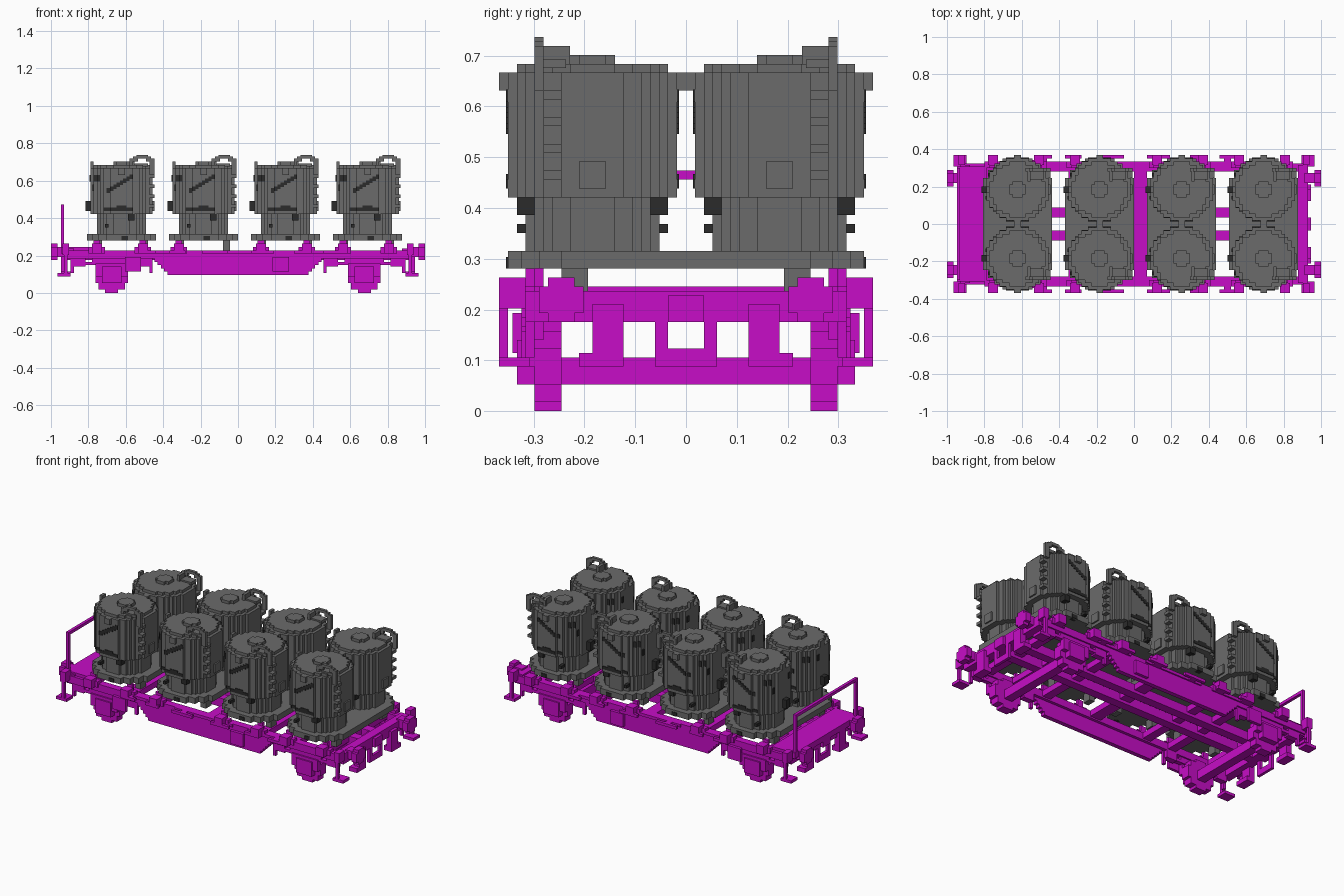
import bpy, bmesh, math

if "Cube" in bpy.data.objects:
    bpy.data.objects.remove(bpy.data.objects["Cube"], do_unlink=True)

V = 2 / 114  # size of one block


def material(name, colour):
    m = bpy.data.materials.new(name)
    m.use_nodes = True
    m.diffuse_color = (*colour, 1)
    m.node_tree.nodes["Principled BSDF"].inputs["Base Color"].default_value = (*colour, 1)
    return m


MAGENTA = material("magenta frame", (0.57, 0.004, 0.57))
GREY = material("grey tank", (0.145, 0.145, 0.145))
DARK = material("dark fittings", (0.024, 0.024, 0.024))


def half_width(d, j):
    """Half width of a blocky disc in row j, in whole blocks."""
    r, t = d / 2, j + 0.5 - d / 2
    w = math.sqrt(max(r * r - t * t, 0))
    odd = (d % 2) / 2
    return max(math.floor(w - odd + 0.5) + odd, 1.5)


class Part:
    """Collects blocks and stepped discs, measured in blocks, into one object."""

    def __init__(self, name, mat):
        self.name, self.mat, self.bm = name, mat, bmesh.new()

    def box(self, x0, x1, y0, y1, z0, z1):
        vs = bmesh.ops.create_cube(self.bm, size=1)["verts"]
        for v in vs:
            v.co.x = (x0 + x1) / 2 + v.co.x * (x1 - x0)
            v.co.y = (y0 + y1) / 2 + v.co.y * (y1 - y0)
            v.co.z = (z0 + z1) / 2 + v.co.z * (z1 - z0)

    def pair(self, x0, x1, y0, y1, z0, z1):
        self.box(x0, x1, y0, y1, z0, z1)
        self.box(x0, x1, -y1, -y0, z0, z1)

    def prism(self, points, axis, lo, hi):
        def place(a, b, c):
            return {"x": (c, a, b), "y": (a, c, b), "z": (a, b, c)}[axis]
        bottom = [self.bm.verts.new(place(a, b, lo)) for a, b in points]
        top = [self.bm.verts.new(place(a, b, hi)) for a, b in points]
        self.bm.faces.new(bottom)
        self.bm.faces.new(top)
        for i in range(len(points)):
            k = (i + 1) % len(points)
            self.bm.faces.new((bottom[i], bottom[k], top[k], top[i]))

    def disc(self, d, a, b, axis, lo, hi):
        right = []
        for j in range(d):
            w = half_width(d, j)
            for t in (j, j + 1):
                if (w, t - d / 2) not in right:
                    right.append((w, t - d / 2))
        outline = right + [(-w, t) for w, t in reversed(right)]
        self.prism([(a + w, b + t) for w, t in outline], axis, lo, hi)

    def finish(self):
        bmesh.ops.recalc_face_normals(self.bm, faces=self.bm.faces)
        bmesh.ops.scale(self.bm, vec=(V, V, V), verts=self.bm.verts)
        mesh = bpy.data.meshes.new(self.name)
        self.bm.to_mesh(mesh)
        self.bm.free()
        mesh.materials.append(self.mat)
        ob = bpy.data.objects.new(self.name, mesh)
        bpy.context.scene.collection.objects.link(ob)
        return ob


# Tank shell with lid, cap, lifting lugs, rungs and hose arch
tank = Part("tank", GREY)
tank.disc(15, 0, 0, "z", 18, 24)
tank.disc(19, 0, 0, "z", 24, 38)
tank.disc(17, 0, 0, "z", 38, 39)
tank.disc(5, 0, 0, "z", 39, 40)
for side in (-1, 1):
    tank.box(-1, 1, side * 10 - 0.5, side * 10 + 0.5, 36, 38)
tank.box(-9.5, -8.5, -1, 1, 38, 40)
for z in range(26, 38, 3):
    tank.box(6.5, 10, -5.5, -3.5, z, z + 1)
tank.box(9, 10, -1.5, 1.5, 25, 28)
for x0, x1, z0, z1 in ((2.5, 3.5, 39, 41), (3.5, 5, 40, 41.5), (4.5, 8, 41, 42),
                       (7.5, 9, 40, 41.5), (8.5, 10, 36, 41)):
    tank.box(x0, x1, -6.5, -5.5, z0, z1)
tank.box(3, 4, -5.5, -2.5, 39, 41)
tank.box(4, 8, -6, -3, 38.5, 39.5)

# Dark stripes and brackets that follow the stepped shell
fittings = Part("tank_fittings", DARK)


def stripe(column, z0, z1, thick=0.2):
    depth = half_width(19, column + 9)
    for side in (-1, 1):
        y = side * depth
        fittings.box(column - 0.5, column + 0.5, y - thick, y + thick, z0, z1)


for column in range(-4, 4):
    low = 30.5 + (column + 4) * 0.6
    stripe(column, low, low + 1.4)
    stripe(column, 25, 26.6 if abs(column) < 2 else 26)
stripe(-5, 25, 26)
for column in (-8, -7):
    stripe(column, 34, 36)
for side in (-1, 1):
    y = side * 7.5
    fittings.box(2, 4, y - 1, y + 1, 22, 24)
    fittings.box(-5, -4, y - 1, y + 1, 20, 21)
fittings.box(-11, -9, -1, 1, 25, 28)
fittings.box(-9.8, -9, 2, 3, 34, 36)
fittings.box(-8.8, -7, -5, -4, 31, 33)

tank_ob, fit_ob = tank.finish(), fittings.finish()
places = [(x, y) for x in (-35.5, -10.5, 14.5, 39.5) for y in (-10.5, 10.5)]
for i, (x, y) in enumerate(places):
    for source in (tank_ob, fit_ob):
        ob = source
        if i:
            ob = source.copy()  # shares the mesh
            bpy.context.scene.collection.objects.link(ob)
        ob.location = (x * V, y * V, 0)
        ob.scale.y = -1 if y > 0 else 1

# Base slab under each pair of tanks, with stepped corners and feet
bases = Part("tank_bases", GREY)
plugs = Part("base_plugs", DARK)
for x in (-35.5, -10.5, 14.5, 39.5):
    steps = [(10.5, 14), (9, 14), (9, 16.5), (7, 16.5), (7, 18.5), (4.5, 18.5), (4.5, 20)]
    half = steps + [(-a, b) for a, b in reversed(steps)]
    bases.prism([(x + a, b) for a, b in half + [(-a, -b) for a, b in half]], "z", 16, 18)
    for dx in (-8, 6):
        bases.pair(x + dx, x + dx + 2, 11, 14, 13, 16)
    plugs.pair(x, x + 2, 18.5, 20.2, 16, 17.3)
bases.finish()
plugs.finish()

# Chassis: side sills, centre beams, cross members and headstocks
frame = Part("chassis_frame", MAGENTA)
frame.pair(-53, 52, 16, 18.5, 10.5, 13)
frame.pair(-50, 50, 2, 5, 10, 13)
for x0, x1 in ((-46, -43), (-30, -27), (-20, -17), (0, 4), (20, 23), (32, 35), (43, 46)):
    frame.box(x0, x1, -17, 17, 11, 13)
for s in (-1, 1):
    lo, hi = sorted((s * 50, s * 53))
    frame.box(lo, hi, -18, 18, 10, 13.5)
frame.box(-54, -47, -17.5, 17.5, 12, 14)
frame.box(-53, -45, -17.5, 17.5, 13, 14)
frame.finish()

# Deep belly plates along each side
belly = Part("belly_plates", MAGENTA)
for lo, hi in ((17, 18.5), (-18.5, -17)):
    side = []
    for k in range(6):
        side += [(26.5 - k, 10.5 - k), (25.5 - k, 10.5 - k)]
    side[-1] = (21.5, 5.5)
    belly.prism([(26.5, 12)] + side + [(-a, b) for a, b in reversed(side)] + [(-26.5, 12)],
                "y", lo, hi)
belly.finish()

# Stake pockets on the sills
pockets = Part("stake_pockets", MAGENTA)
for x in (-43, -29, -18, 7, 21, 32, 46):
    pockets.pair(x - 2.5, x + 2.5, 17, 19, 12, 14)
    pockets.pair(x - 1, x + 1, 17, 18, 13, 16)
    pockets.pair(x - 1.5, x + 1.5, 18, 21, 12, 15)
for x0, x1 in ((-30, -16), (-11, 11), (17, 31)):
    pockets.pair(x0, x1, 18, 19, 12, 13)
for x0, x1 in ((-30, -25), (-21, -16), (-11, -3), (4, 11), (17, 22), (26, 31)):
    pockets.pair(x0, x1, 20, 21, 12, 13)
    pockets.pair((x0 + x1) / 2 - 1, (x0 + x1) / 2 + 1, 18, 20, 12, 13)
for x in (-32, 13):
    pockets.pair(x - 2.5, x + 2.5, 18.5, 19.5, 6.5, 11)
pockets.finish()

# Wheelsets with axle boxes and springs
for name, c in (("rear", -38.5), ("lead", 38.5)):
    wheels = Part(name + "_wheels", MAGENTA)
    for lo, hi in ((-17, -14), (14, 17)):
        wheels.disc(10, c, 5, "y", lo, hi)
    wheels.box(c - 1.5, c + 1.5, -17, 17, 3, 6)
    wheels.finish()
    carriers = Part(name + "_axle_boxes", MAGENTA)
    carriers.pair(c - 3, c + 3, 17, 19, 3, 8)
    carriers.pair(c - 5, c + 5, 17, 18.5, 5, 9)
    carriers.pair(c - 9, c + 9, 16.5, 18, 8.5, 9.5)
    carriers.pair(c - 6, c + 6, 16.5, 18, 9.5, 10.5)
    for s in (-1, 1):
        carriers.pair(c + s * 10 - 2, c + s * 10 + 2, 16, 18, 8, 11)
        carriers.pair(c + s * 12 - 0.5, c + s * 12 + 0.5, 17, 18, 6, 11)
    carriers.finish()

# Buffers, coupling, hoses and steps at both ends
for name, s in (("rear", -1), ("lead", 1)):
    def span(a, b):
        return sorted((s * a, s * b))
    buffers = Part(name + "_buffers", MAGENTA)
    for y in (-14, 14):
        buffers.disc(5, y, 12.5, "x", *span(55, 57))
        buffers.disc(3, y, 12.5, "x", *span(52, 56))
    buffers.finish()
    coupling = Part(name + "_coupling", MAGENTA)
    coupling.box(*span(49, 54), -2, 2, 10, 13)
    coupling.pair(*span(52, 53), 2, 3.5, 5, 12)
    coupling.box(*span(52, 53), -2.5, 2.5, 5, 7)
    coupling.pair(*span(52, 54), 7, 10.5, 5, 12)
    coupling.pair(*span(51, 54), 7, 12, 5, 6.5)
    coupling.finish()
    steps = Part(name + "_steps", MAGENTA)
    steps.pair(*span(51.5, 53.5), 18, 21, 11.5, 15)
    steps.pair(*span(52, 53), 20, 21, 6, 12)
    steps.pair(*span(51, 55), 17.5, 21, 5, 6)
    steps.finish()

# End railing
railing = Part("end_railing", MAGENTA)
railing.pair(-54, -53, 16, 17, 13, 27)
railing.box(-54, -53, -17, 17, 26, 27)
railing.finish()
